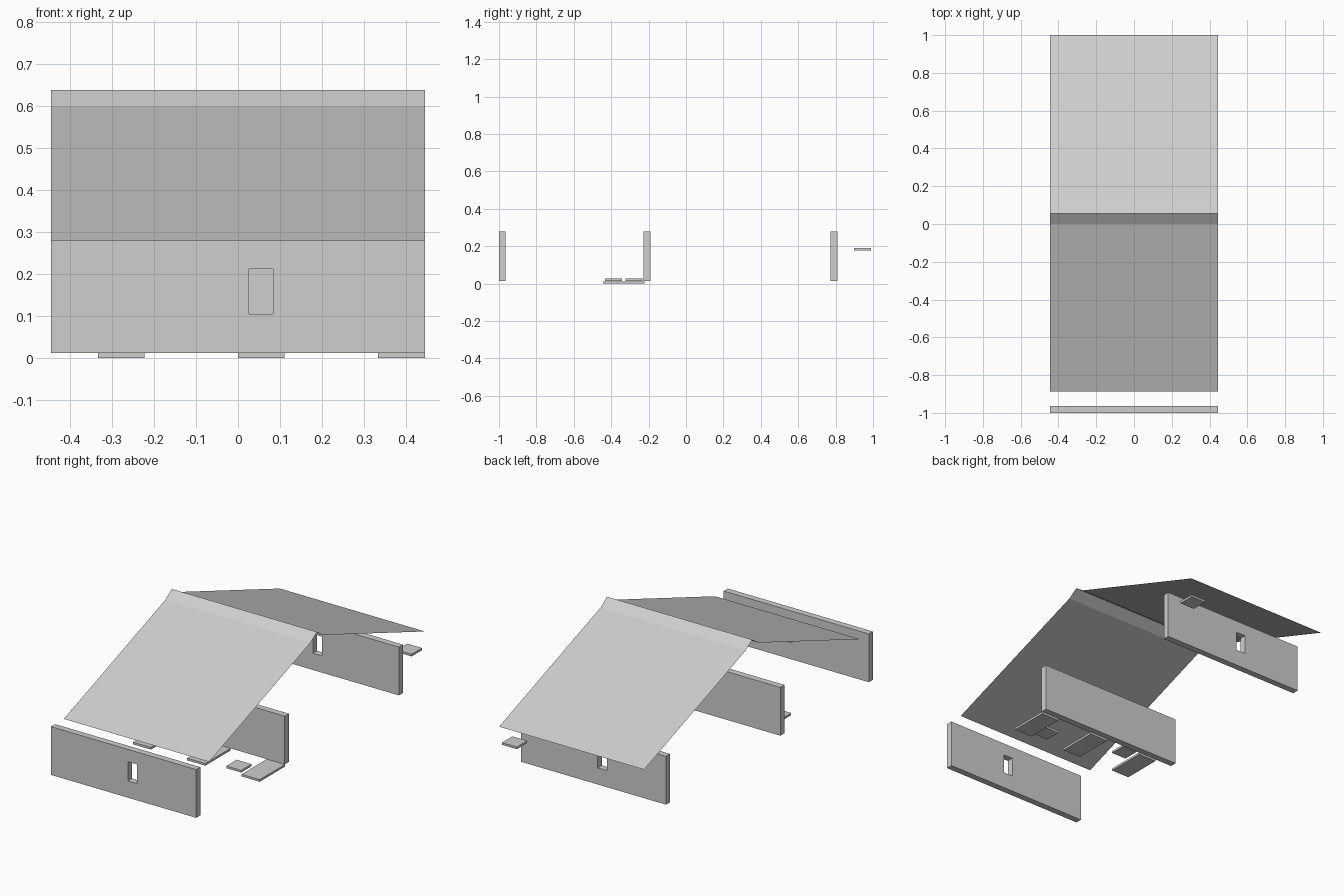
import bpy, bmesh

if "Cube" in bpy.data.objects:
    bpy.data.objects.remove(bpy.data.objects["Cube"])

HALF = 0.444          # half of the building width
CELL = HALF * 2 / 8   # floor grid step
WALL = 0.036          # wall thickness

grey = bpy.data.materials.new("light_grey")
grey.diffuse_color = (0.62, 0.62, 0.62, 1)
grey.use_nodes = True
grey.node_tree.nodes["Principled BSDF"].inputs["Base Color"].default_value = grey.diffuse_color


def finish(name, bm, closed=True):
    if closed:
        bmesh.ops.recalc_face_normals(bm, faces=bm.faces)
    mesh = bpy.data.meshes.new(name)
    bm.to_mesh(mesh)
    bm.free()
    mesh.materials.append(grey)
    obj = bpy.data.objects.new(name, mesh)
    bpy.context.collection.objects.link(obj)
    return obj


def box(name, x0, x1, y0, y1, z0, z1):
    bm = bmesh.new()
    bmesh.ops.create_cube(bm, size=1)
    for v in bm.verts:
        v.co = ((x0 + x1) / 2 + v.co.x * (x1 - x0),
                (y0 + y1) / 2 + v.co.y * (y1 - y0),
                (z0 + z1) / 2 + v.co.z * (z1 - z0))
    return finish(name, bm)


def window_wall(name, y0, y1, wx0, wx1, z0, z1, wz0, wz1):
    """Wall with a rectangular opening: a ring of faces pushed through the thickness."""
    bm = bmesh.new()

    def ring(a, b, c, d):
        return [bm.verts.new((x, y0, z)) for x, z in ((a, c), (b, c), (b, d), (a, d))]

    outer = ring(-HALF, HALF, z0, z1)
    inner = ring(wx0, wx1, wz0, wz1)
    faces = [bm.faces.new((outer[i], outer[(i + 1) % 4], inner[(i + 1) % 4], inner[i]))
             for i in range(4)]
    ext = bmesh.ops.extrude_face_region(bm, geom=faces, use_keep_orig=True)
    for g in ext["geom"]:
        if isinstance(g, bmesh.types.BMVert):
            g.co.y = y1
    return finish(name, bm)


# Walls: front and back have a window, the middle one is solid
Z0, Z1 = 0.013, 0.28
window_wall("front_wall", -1, -1 + WALL, 0.026, 0.083, Z0, Z1, 0.105, 0.212)
window_wall("back_wall", 0.773, 0.773 + WALL, -0.083, -0.026, Z0, Z1, 0.105, 0.212)
box("middle_wall", -HALF, HALF, -0.226, -0.226 + WALL, Z0, Z1)

# Roof: one thin folded sheet with a steeper ridge cap
profile = [(-0.888, 0.28), (0.0, 0.6), (0.056, 0.638), (0.112, 0.6), (1.0, 0.28)]
bm = bmesh.new()
rows = [[bm.verts.new((x, y, z)) for x in (-HALF, HALF)] for y, z in profile]
for a, b in zip(rows, rows[1:]):
    bm.faces.new((a[0], a[1], b[1], b[0]))
finish("roof", bm, closed=False)

# Floor slabs, two grid cells deep
Y0 = -4 * CELL
for n, col in enumerate((1, 4, 7)):
    x = -HALF + col * CELL
    box(f"floor_slab_{n + 1}", x, x + CELL, Y0, Y0 + 2 * CELL, 0, 0.012)

# Small square tiles, inset inside their grid cells
M = 0.01
for n, (col, y, z) in enumerate(((6, Y0, 0.015), (2, Y0 + CELL, 0.015),
                                 (7, 8 * CELL, 0.178))):
    x = -HALF + col * CELL
    box(f"tile_{n + 1}", x + M, x + CELL - M, y + M, y + CELL - M, z, z + 0.012)
